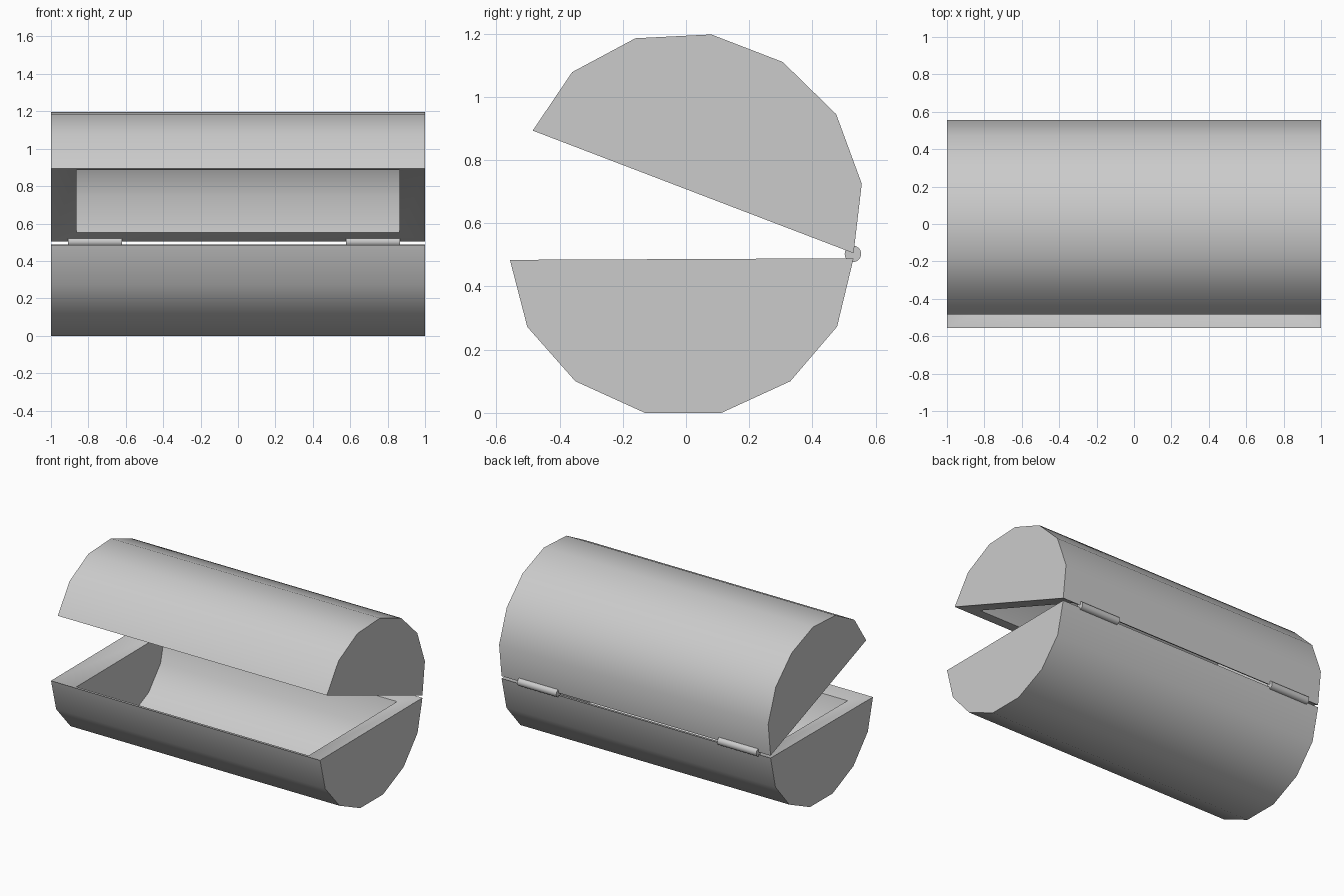
import bpy, bmesh, math
from mathutils import Vector

if "Cube" in bpy.data.objects:
    bpy.data.objects.remove(bpy.data.objects["Cube"])

BASE = [(-0.557, 0.484), (-0.502, 0.272), (-0.35, 0.1), (-0.13, 0.0),
        (0.112, 0.0), (0.33, 0.1), (0.478, 0.273), (0.53, 0.489)]
LID = [(0.53, 0.505), (0.556, 0.725), (0.475, 0.945), (0.306, 1.11),
       (0.08, 1.197), (-0.16, 1.185), (-0.36, 1.078), (-0.485, 0.893)]


def smooth(obj, degrees):
    bpy.ops.object.select_all(action='DESELECT')
    obj.select_set(True)
    bpy.context.view_layer.objects.active = obj
    bpy.ops.object.shade_smooth_by_angle(angle=math.radians(degrees))


def half_shell(name, profile, centre, scale=0.863):
    """Hollow half barrel: outer shell, scaled inner shell, sloping rim."""
    bm = bmesh.new()
    cy, cz = centre
    n = len(profile)
    rings = []
    for s in (1.0, scale):
        rings.append([[bm.verts.new((x * s, cy + (y - cy) * s, cz + (z - cz) * s))
                       for y, z in profile] for x in (-1, 1)])
    for left, right in rings:
        for i in range(n - 1):
            bm.faces.new((left[i], left[i + 1], right[i + 1], right[i]))
        bm.faces.new(left)
        bm.faces.new(right)
    # rim around the opening
    loops = [(r[0][0], r[0][-1], r[1][-1], r[1][0]) for r in rings]
    for i in range(4):
        j = (i + 1) % 4
        bm.faces.new((loops[0][i], loops[0][j], loops[1][j], loops[1][i]))
    bmesh.ops.recalc_face_normals(bm, faces=bm.faces)
    mesh = bpy.data.meshes.new(name)
    bm.to_mesh(mesh)
    bm.free()
    obj = bpy.data.objects.new(name, mesh)
    bpy.context.collection.objects.link(obj)
    smooth(obj, 40)


# Barrel halves
half_shell("barrel_base", BASE, (-0.012, 0.245))
half_shell("barrel_lid", LID, (0.035, 0.85))

# Hinge knuckles along the back seam
for name, x0, x1 in (("hinge_left", -0.91, -0.62), ("hinge_right", 0.577, 0.867)):
    bpy.ops.mesh.primitive_cylinder_add(
        vertices=32, radius=0.026, depth=x1 - x0,
        location=((x0 + x1) / 2, 0.528, 0.503), rotation=(0, math.pi / 2, 0))
    hinge = bpy.context.object
    hinge.name = name
    smooth(hinge, 40)
